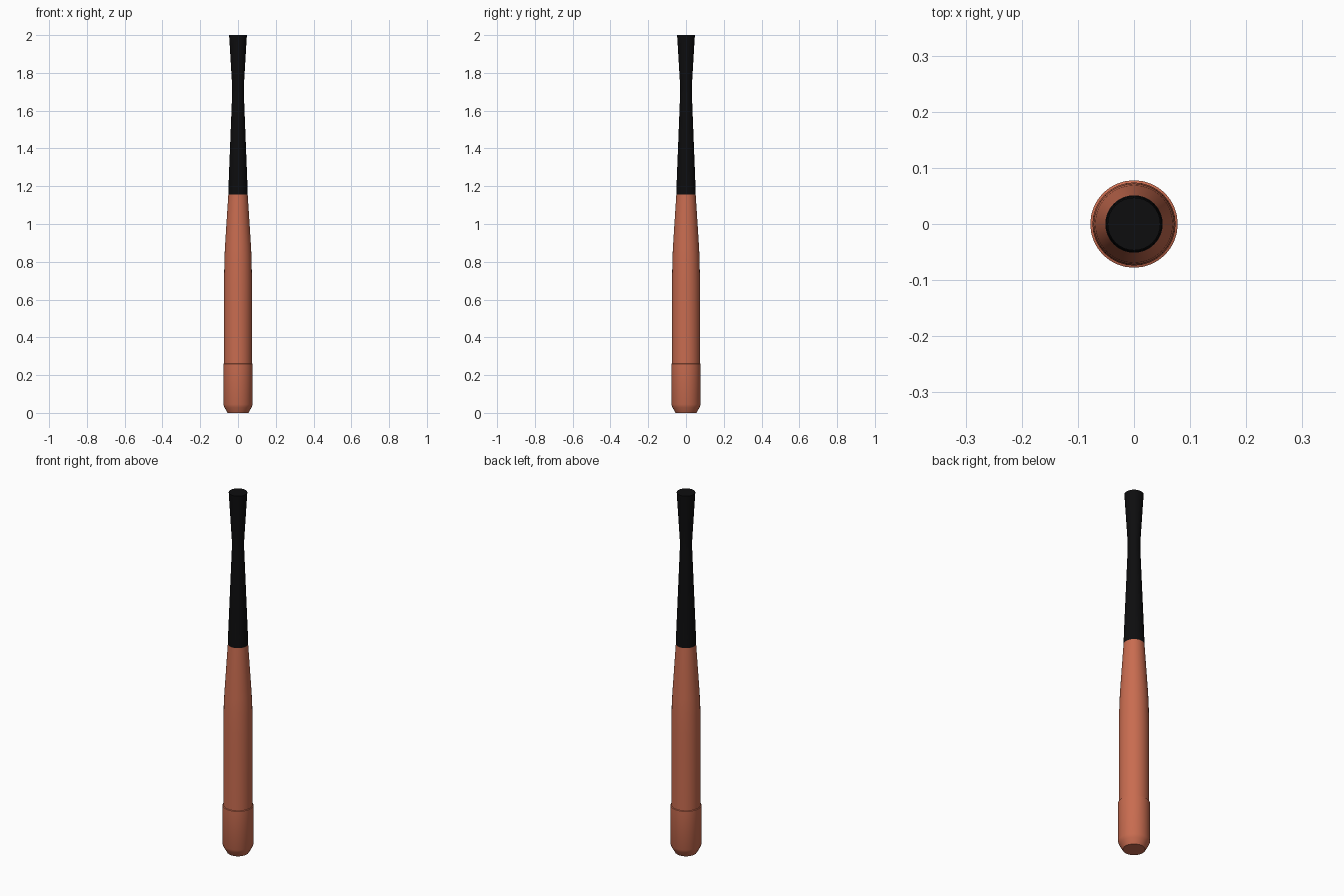
import bpy, bmesh, math

if "Cube" in bpy.data.objects:
    bpy.data.objects.remove(bpy.data.objects["Cube"])

SIDES = 32

def material(name, rgb):
    m = bpy.data.materials.new(name)
    m.diffuse_color = (*rgb, 1)
    m.use_nodes = True
    m.node_tree.nodes["Principled BSDF"].inputs["Base Color"].default_value = m.diffuse_color
    return m

def lathe(name, profile, mat):
    """Capped solid of revolution from (radius, z) points, bottom to top."""
    bm = bmesh.new()
    rings = [[bm.verts.new((r * math.cos(2 * math.pi * i / SIDES),
                            r * math.sin(2 * math.pi * i / SIDES), z))
              for i in range(SIDES)] for r, z in profile]
    for a, b in zip(rings, rings[1:]):
        for i in range(SIDES):
            j = (i + 1) % SIDES
            bm.faces.new((a[i], a[j], b[j], b[i]))
    bm.faces.new(rings[0][::-1])
    bm.faces.new(rings[-1])
    mesh = bpy.data.meshes.new(name)
    bm.to_mesh(mesh)
    bm.free()
    mesh.materials.append(mat)
    ob = bpy.data.objects.new(name, mesh)
    bpy.context.collection.objects.link(ob)
    bpy.context.view_layer.objects.active = ob
    ob.select_set(True)
    bpy.ops.object.shade_smooth_by_angle(angle=math.radians(30))
    ob.select_set(False)
    return ob

wood = material("wood", (0.58, 0.15, 0.08))
rubber = material("rubber", (0.004, 0.004, 0.0045))

# Barrel: chamfered end, thick body, taper into the grip
lathe("barrel", [(0.055, 0), (0.071, 0.028), (0.078, 0.045), (0.078, 0.26),
                 (0.074, 0.262), (0.074, 0.68), (0.072, 0.81), (0.069, 0.88),
                 (0.051, 1.16)], wood)

# Grip: sleeve narrowing to a waist, then flaring to the knob end
lathe("grip", [(0.0515, 1.147), (0.0495, 1.22), (0.031, 1.69),
               (0.031, 1.73), (0.047, 2.0)], rubber)
